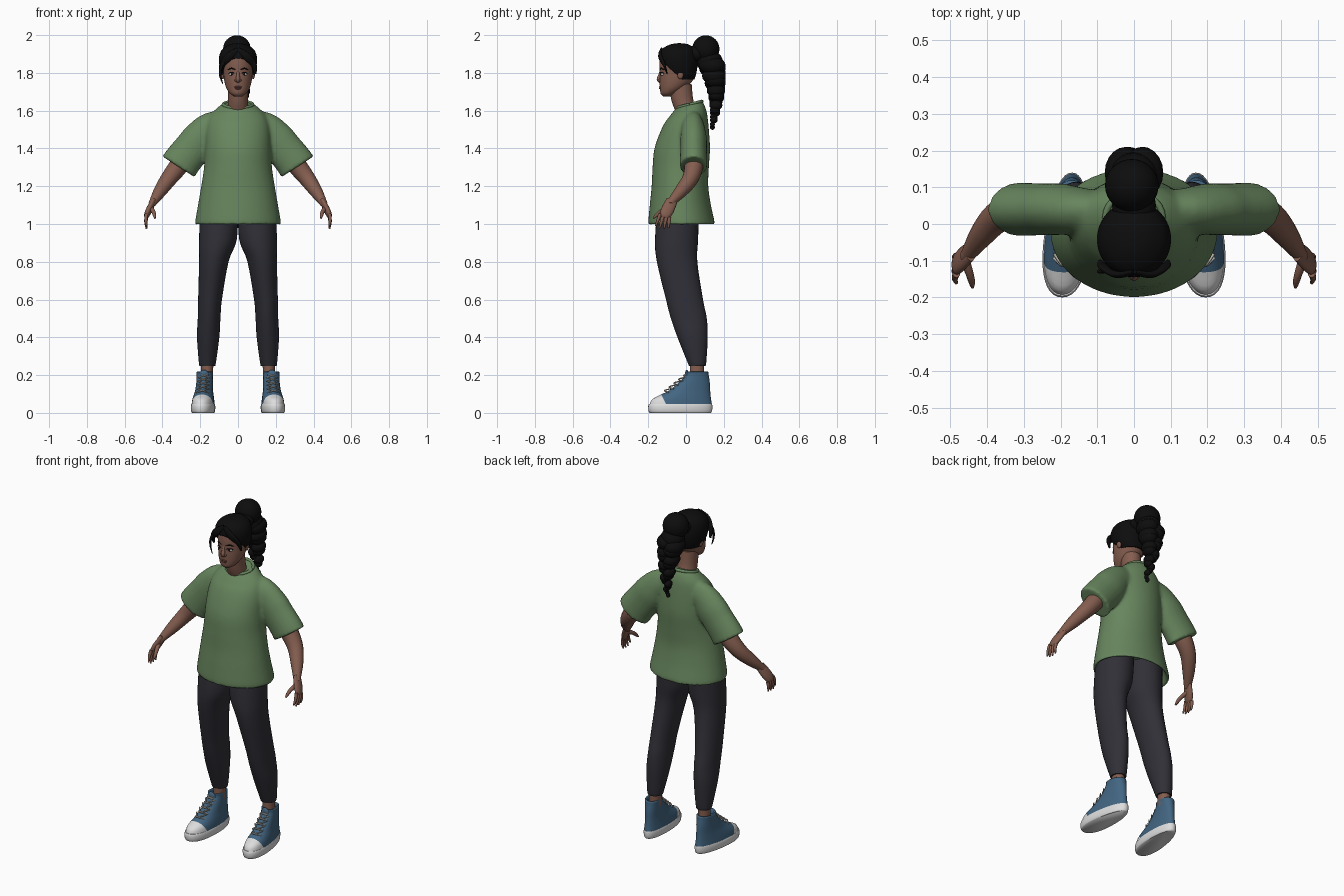
import bpy
import bmesh
import math
from mathutils import Vector

default_cube = bpy.data.objects.get("Cube")
if default_cube:
    bpy.data.objects.remove(default_cube, do_unlink=True)


def material(name, red, green, blue):
    mat = bpy.data.materials.new(name)
    mat.use_nodes = True
    color = (red, green, blue, 1)
    mat.diffuse_color = color
    shader = next(n for n in mat.node_tree.nodes if n.type == "BSDF_PRINCIPLED")
    shader.inputs["Base Color"].default_value = color
    shader.inputs["Roughness"].default_value = 0.8
    return mat


SKIN = material("brown skin", 0.23, 0.11, 0.078)
HAIR = material("black hair", 0.004, 0.004, 0.004)
GREEN = material("green cotton", 0.135, 0.235, 0.11)
PANTS = material("charcoal fabric", 0.03, 0.029, 0.038)
BLUE = material("blue canvas", 0.055, 0.13, 0.22)
WHITE = material("white rubber", 0.72, 0.72, 0.72)
LACE = material("lace cream", 0.55, 0.53, 0.48)
LIPS = material("lip rose", 0.19, 0.065, 0.055)
EYE = material("eye white", 0.6, 0.58, 0.55)
IRIS = material("dark iris", 0.015, 0.008, 0.005)


def spline(keys, steps):
    """Smooth interpolation through tuples of any length."""
    result = []
    last = len(keys) - 1
    for i in range(last):
        near = [keys[min(max(i + k, 0), last)] for k in (-1, 0, 1, 2)]
        for s in range(steps):
            t = s / steps
            result.append([
                b + 0.5 * t * (c - a + t * (2 * a - 5 * b + 4 * c - d + t * (3 * (b - c) + d - a)))
                for a, b, c, d in zip(*near)])
    result.append(list(keys[-1]))
    return result


def ring(center, u, v, sides, power=1.0):
    points = []
    for k in range(sides):
        angle = math.tau * k / sides
        c, s = math.cos(angle), math.sin(angle)
        c = math.copysign(abs(c) ** power, c)
        s = math.copysign(abs(s) ** power, s)
        points.append(center + u * c + v * s)
    return points


def slices(keys, steps=4, sides=32, power=1.0):
    """Level cross-sections: height, centre x, centre y, half width, half depth."""
    return [ring(Vector((x, y, z)), Vector((rx, 0, 0)), Vector((0, ry, 0)), sides, power)
            for z, x, y, rx, ry in spline(keys, steps)]


def along(keys, hint=(0, 1, 0), flat=1.0, steps=4, sides=16):
    """Cross-sections along a path of x, y, z, radius."""
    path = spline(keys, steps)
    centers = [Vector(p[:3]) for p in path]
    rings = []
    for i, p in enumerate(path):
        tangent = (centers[min(i + 1, len(path) - 1)] - centers[max(i - 1, 0)]).normalized()
        u = Vector(hint)
        u = (u - tangent * u.dot(tangent)).normalized()
        rings.append(ring(centers[i], u * p[3] * flat, tangent.cross(u) * p[3], sides))
    return rings


def ball(center, radii, sides=20, rows=10):
    x, y, z = center
    rx, ry, rz = radii
    keys = []
    for i in range(rows + 1):
        angle = math.pi * (i / rows - 0.5) * 0.97
        c = math.cos(angle)
        keys.append((z + rz * math.sin(angle), x, y, rx * c, ry * c))
    return slices(keys, 1, sides)


def part(name, lofts, mats, mirror=False, shape=None, cut=None, clear=False):
    """Bridge the rings of each loft; optionally reshape, then cut by a plane."""
    bm = bmesh.new()
    for rings in lofts:
        rows = [[bm.verts.new(shape(p) if shape else p) for p in r] for r in rings]
        count = len(rows[0])
        for low, high in zip(rows, rows[1:]):
            for k in range(count):
                n = (k + 1) % count
                bm.faces.new((low[k], low[n], high[n], high[k]))
        bm.faces.new(rows[0][::-1])
        bm.faces.new(rows[-1])
    bmesh.ops.recalc_face_normals(bm, faces=bm.faces)
    if cut:
        point, normal = Vector(cut[0]), Vector(cut[1])
        bmesh.ops.bisect_plane(bm, geom=bm.verts[:] + bm.edges[:] + bm.faces[:],
                               plane_co=point, plane_no=normal, clear_inner=clear)
        if not clear:
            for face in bm.faces:
                if (face.calc_center_median() - point).dot(normal) < 0:
                    face.material_index = 1
    mesh = bpy.data.meshes.new(name)
    bm.to_mesh(mesh)
    bm.free()
    for mat in mats:
        mesh.materials.append(mat)
    mesh.shade_smooth()
    mesh.set_sharp_from_angle(angle=math.radians(55))
    obj = bpy.data.objects.new(name, mesh)
    bpy.context.collection.objects.link(obj)
    if mirror:
        mod = obj.modifiers.new("Mirror", "MIRROR")
        mod.use_mirror_merge = False
    return obj


# Shirt: hollow hem, torso and two sleeves fused into one soft surface
torso = slices([(1.08, 0, -.03, .19, .135), (1.01, 0, -.023, .21, .157), (1.0, 0, -.023, .228, .176),
                (1.1, 0, -.03, .212, .162), (1.2, 0, -.032, .195, .15), (1.3, 0, -.028, .18, .149),
                (1.4, 0, -.02, .175, .147), (1.5, 0, -.005, .17, .126), (1.57, 0, .01, .15, .103),
                (1.61, 0, .014, .115, .085), (1.635, 0, .018, .08, .066)], sides=48)
sleeves = [along([(s * .03, .03, 1.53, .07), (s * .14, .036, 1.505, .086), (s * .2, .04, 1.45, .097),
                  (s * .245, .04, 1.395, .098), (s * .29, .04, 1.34, .1), (s * .315, .04, 1.303, .102)],
                 flat=.72, sides=32) for s in (-1, 1)]


def slope_neckline(p):
    weight = min(max((p.z - 1.55) / .07, 0), 1)
    return Vector((p.x, p.y, p.z + .25 * (p.y - .018) * weight))


shirt = part("shirt", [torso] + sleeves, [GREEN], shape=slope_neckline)
remesh = shirt.modifiers.new("Fuse", "REMESH")
remesh.mode = "VOXEL"
remesh.voxel_size = 0.009
remesh.use_smooth_shade = True
soften = shirt.modifiers.new("Soften", "SMOOTH")
soften.factor = 0.5
soften.iterations = 7

loop = [math.tau * k / 24 for k in range(25)]
part("collar", [along([(.078 * math.cos(a), .018 + .066 * math.sin(a), 1.632 + .017 * math.sin(a), .009)
                       for a in loop], hint=(0, 0, 1), steps=1, sides=10)], [GREEN])

# Trousers
part("trouser_legs", [slices([(.25, .162, .058, .04, .043), (.265, .162, .058, .045, .049),
                              (.4, .158, .035, .059, .08), (.5, .153, .015, .06, .095),
                              (.6, .148, -.008, .063, .098), (.8, .128, -.047, .078, .107),
                              (.92, .106, -.05, .1, .114), (1.1, .1, -.04, .1, .11)])], [PANTS], mirror=True)
part("ankles", [slices([(.15, .166, .058, .032, .038), (.27, .162, .058, .032, .038)])], [SKIN], mirror=True)


# Shoes: wider at the toe and turned slightly outward
def turn_out(p):
    return Vector((p.x * (1 - .9 * (p.y + .03)) + .18 - .08 * p.y, p.y, p.z))


part("shoe_soles", [slices([(0, 0, -.03, .056, .162), (.01, 0, -.03, .061, .168), (.035, 0, -.03, .062, .17),
                            (.046, 0, -.029, .059, .167)], 2, 40, .9)], [WHITE], mirror=True, shape=turn_out)
part("shoe_uppers", [slices([(.04, 0, -.028, .059, .166), (.07, 0, -.024, .056, .157), (.095, 0, -.003, .052, .133),
                             (.12, 0, .02, .048, .108), (.16, 0, .044, .046, .082), (.2, 0, .058, .046, .062),
                             (.216, 0, .058, .047, .06), (.217, 0, .058, .038, .05), (.2, 0, .058, .034, .044)],
                            3, 40, .92)],
     [BLUE, WHITE], mirror=True, shape=turn_out, cut=((0, -.128, .09), (0, 1, .5)))
part("shoe_tongues", [ball((0, .004, .2), (.026, .01, .028))], [BLUE], mirror=True, shape=turn_out)
laces = []
for row in range(5):
    t = row / 4
    y, z = -.108 + .1 * t, .112 + .08 * t
    for s in (-1, 1):
        laces.append(along([(-s * .03, y + .017, z - .004, .0035), (0, y - .006, z + .006, .0035),
                            (s * .03, y + .027, z + .016, .0035)], hint=(0, 0, 1), sides=8))
part("shoe_laces", laces, [LACE], mirror=True, shape=turn_out)

# Arms and hands
part("arms", [along([(.26, .04, 1.385, .055), (.32, .04, 1.3, .05), (.37, .02, 1.235, .043),
                     (.415, -.03, 1.17, .034), (.45, -.08, 1.115, .021), (.456, -.086, 1.105, .02)])],
     [SKIN], mirror=True)
across = Vector((0, -.93, .35))
hands = [along([(.445, -.074, 1.125, .015), (.468, -.095, 1.08, .017), (.482, -.11, 1.05, .015),
                (.486, -.116, 1.035, .01)], hint=across, flat=2)]
for finger, length in enumerate((.06, .07, .075, .068)):
    offset = (finger - 1.5) * .0175
    base = Vector((.484, -.112, 1.045)) + across * offset
    reach = Vector((.12, -.22 - offset * 5, -.95)) * length
    middle, tip = base + reach * .5, base + reach + Vector((-.008, 0, 0))
    hands.append(along([(*base, .01), (*middle, .0085), (*tip, .0045)], sides=10))
hands.append(along([(.462, -.095, 1.085, .014), (.448, -.135, 1.065, .011), (.442, -.158, 1.045, .009),
                    (.44, -.173, 1.03, .004)], hint=(1, 0, 0), sides=12))
part("hands", hands, [SKIN], mirror=True)

# Head and neck
part("neck", [slices([(1.58, 0, .01, .06, .058), (1.65, 0, -.018, .052, .058), (1.74, 0, -.03, .053, .06)])], [SKIN])
part("head", [slices([(1.675, 0, -.1, .018, .02), (1.69, 0, -.092, .042, .042), (1.72, 0, -.07, .062, .068),
                      (1.76, 0, -.052, .073, .088), (1.8, 0, -.047, .077, .092), (1.85, 0, -.045, .08, .095),
                      (1.9, 0, -.045, .073, .086), (1.935, 0, -.045, .04, .05)])], [SKIN])
part("ears", [ball((.08, -.03, 1.795), (.01, .017, .028))], [SKIN], mirror=True)
part("nose", [along([(0, -.132, 1.81, .007), (0, -.139, 1.785, .009), (0, -.143, 1.765, .012),
                     (0, -.136, 1.751, .007)]),
              ball((.011, -.137, 1.761), (.008, .009, .007)),
              ball((-.011, -.137, 1.761), (.008, .009, .007))], [SKIN])
part("lips", [ball((0, -.133, 1.726), (.022, .01, .005)), ball((0, -.132, 1.718), (.018, .011, .006))], [LIPS])
part("eyes", [ball((.033, -.122, 1.793), (.015, .0115, .008))], [EYE], mirror=True)
part("irises", [ball((.033, -.129, 1.793), (.0065, .0065, .0065))], [IRIS], mirror=True)
part("brows_and_lashes", [
    along([(.015, -.138, 1.818, .002), (.035, -.13, 1.824, .004), (.053, -.115, 1.816, .002)], sides=8),
    along([(.018, -.136, 1.797, .002), (.034, -.132, 1.803, .003), (.051, -.118, 1.797, .002)], sides=8),
], [HAIR], mirror=True)

# Hair: cap trimmed along the hairline, face strands, bun and braid
cap = part("hair_cap", [slices([(1.765, 0, -.03, .07, .075), (1.8, 0, -.035, .09, .09), (1.85, 0, -.04, .1, .102),
                                (1.89, 0, -.043, .099, .101), (1.925, 0, -.04, .083, .088),
                                (1.95, 0, -.035, .045, .05), (1.957, 0, -.035, .008, .008)], sides=40)],
           [HAIR], cut=((0, -.14, 1.872), (0, .666, .746)), clear=True)
shell = cap.modifiers.new("Thickness", "SOLIDIFY")
shell.thickness = 0.018
shell.offset = -1
strands = []
for s in (-1, 1):
    keys = [(0, -.13, 1.925, .012), (s * .045, -.137, 1.888, .021), (s * .083, -.117, 1.845, .016),
            (s * .092, -.1, 1.795, .006)]
    strands.append(along(keys, flat=.5))
strands.append(along([(-.07, -.125, 1.865, .01), (-.09, -.13, 1.83, .008), (-.094, -.128, 1.785, .006),
                      (-.08, -.13, 1.742, .002)], flat=.7))
part("face_strands", strands, [HAIR])
part("bun", [ball((-.006, .105, 1.926), (.073, .072, .073), 32, 16),
             ball((0, .05, 1.9), (.06, .06, .045)), ball((0, .125, 1.86), (.066, .07, .06))], [HAIR])
lumps = []
for i in range(9):
    t = i / 8
    radius = .062 * (1 - t) + .014
    y, z = .14 + .02 * math.sin(math.pi * t), 1.83 - .31 * t
    for s in (-1, 1):
        center = (.025 * t + s * radius * .3, y, z + s * .008 * (-1) ** i)
        lumps.append(ball(center, (radius * .75, radius * .92, radius * .55 + .006)))
part("braid", lumps, [HAIR])
